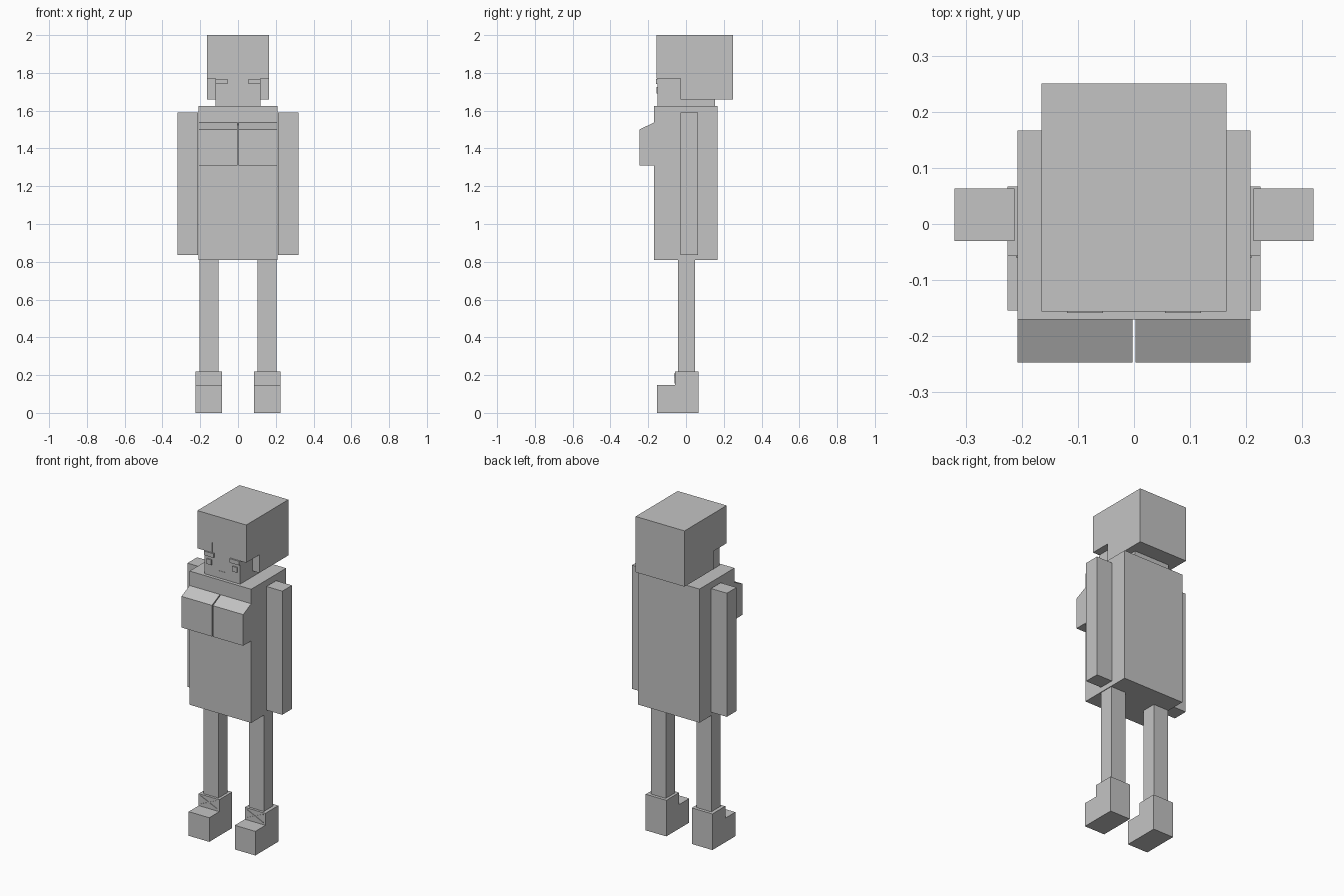
import bpy, bmesh, math

if "Cube" in bpy.data.objects:
    bpy.data.objects.remove(bpy.data.objects["Cube"])

grey = bpy.data.materials.new("plain grey")
grey.diffuse_color = (0.55, 0.55, 0.55, 1)
grey.use_nodes = True
grey.node_tree.nodes["Principled BSDF"].inputs["Base Color"].default_value = grey.diffuse_color


def extrude_profile(name, profile, x0, x1, mirror=False):
    """Extrude a (y, z) side profile from x0 to x1, optionally mirrored in x."""
    bm = bmesh.new()
    face = bm.faces.new([bm.verts.new((x0, y, z)) for y, z in profile])
    ext = bmesh.ops.extrude_face_region(bm, geom=[face])["geom"]
    moved = [v for v in ext if isinstance(v, bmesh.types.BMVert)]
    bmesh.ops.translate(bm, verts=moved, vec=(x1 - x0, 0, 0))
    bmesh.ops.recalc_face_normals(bm, faces=bm.faces)
    mesh = bpy.data.meshes.new(name)
    bm.to_mesh(mesh)
    bm.free()
    mesh.materials.append(grey)
    obj = bpy.data.objects.new(name, mesh)
    bpy.context.collection.objects.link(obj)
    if mirror:
        mod = obj.modifiers.new("Mirror", "MIRROR")
        mod.use_mirror_merge = False
    return obj


def box(name, x, y, z, mirror=False):
    profile = [(y[0], z[0]), (y[1], z[0]), (y[1], z[1]), (y[0], z[1])]
    return extrude_profile(name, profile, x[0], x[1], mirror)


# Torso and head
box("torso", (-0.208, 0.208), (-0.17, 0.167), (0.81, 1.625))
box("head", (-0.12, 0.12), (-0.15, 0.153), (1.625, 1.90))

# Hair: block stepped up around the face, with a parting cut in the fringe
hair = extrude_profile("hair", [(-0.156, 2.0), (0.25, 2.0), (0.25, 1.66),
                                (-0.03, 1.66), (-0.03, 1.77), (-0.156, 1.77)],
                       -0.165, 0.165)
cutter = box("fringe_cutter", (-0.067, 0.067), (-0.3, -0.10), (1.70, 1.832))
cutter.hide_render = True
cutter.hide_set(True)
cut = hair.modifiers.new("Fringe", "BOOLEAN")
cut.operation = "DIFFERENCE"
cut.solver = "EXACT"
cut.object = cutter

# Face details
box("eyes", (0.071, 0.102), (-0.157, -0.149), (1.692, 1.724), True)
box("eyebrows", (0.055, 0.119), (-0.159, -0.15), (1.742, 1.767), True)
box("mouth", (-0.022, 0.022), (-0.152, -0.149), (1.664, 1.67))

# Chest: wedge-topped blocks
extrude_profile("chest", [(-0.16, 1.31), (-0.247, 1.31), (-0.247, 1.50),
                          (-0.17, 1.537), (-0.16, 1.537)], 0.003, 0.208, True)

# Limbs
box("arms", (0.213, 0.32), (-0.03, 0.063), (0.836, 1.59), True)
box("legs", (0.103, 0.204), (-0.042, 0.048), (0.2, 0.812), True)

# Shoes with raised ankles
extrude_profile("shoes", [(-0.154, 0), (0.067, 0), (0.067, 0.22), (-0.057, 0.22),
                          (-0.057, 0.147), (-0.154, 0.147)], 0.086, 0.225, True)

# Crossed laces on the ankle fronts
for name, tilt in (("lace_rising", 1), ("lace_falling", -1)):
    lace = box(name, (-0.055, 0.055), (-0.003, 0.002), (-0.003, 0.003))
    for v in lace.data.vertices:
        v.co.z += tilt * v.co.x * 0.45
        v.co.x += 0.1555
        v.co.y -= 0.057
        v.co.z += 0.184
    lace.modifiers.new("Mirror", "MIRROR")
